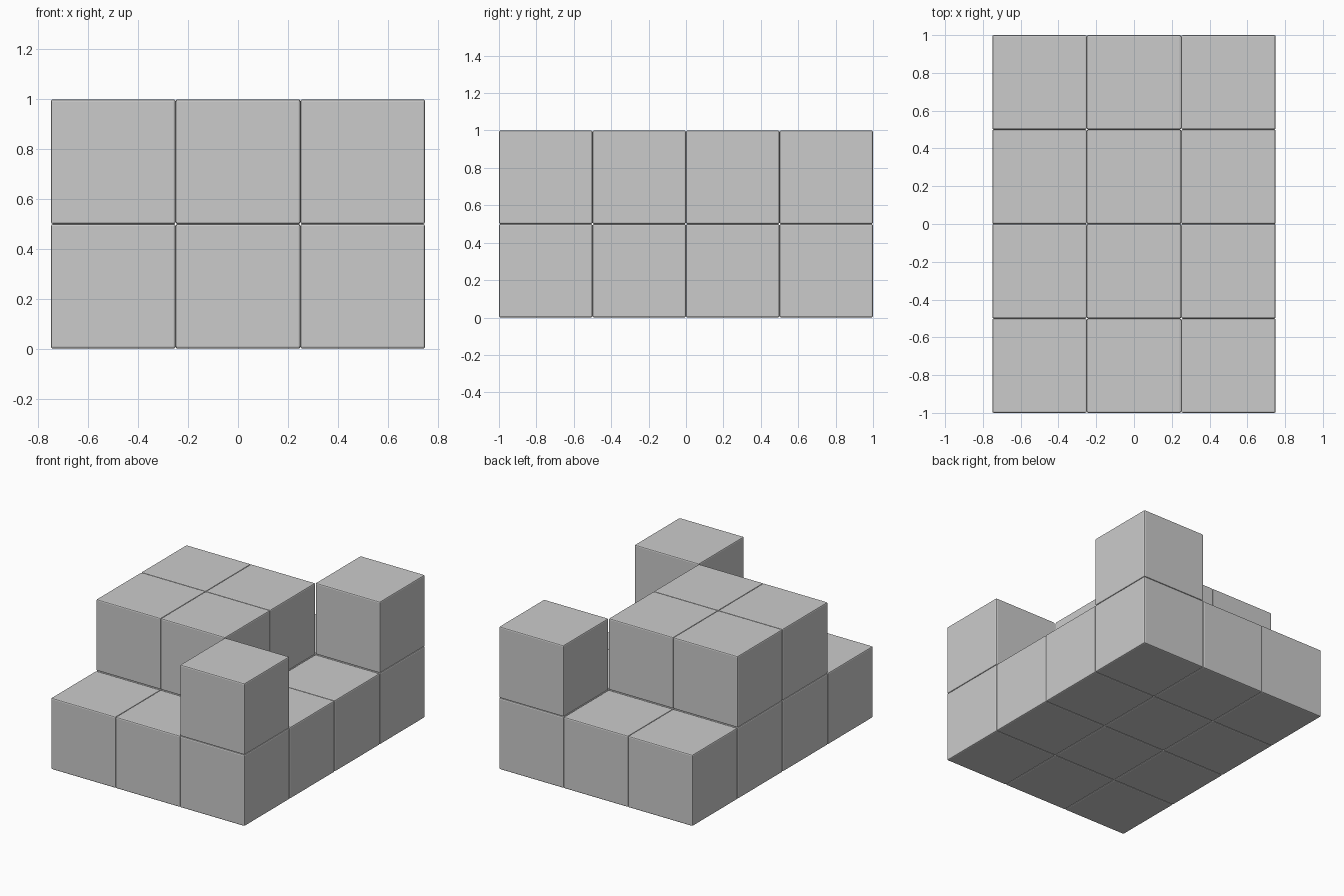
import bpy

if "Cube" in bpy.data.objects:
    bpy.data.objects.remove(bpy.data.objects["Cube"])

S = 0.5       # cube edge
BEVEL = 0.008


def block(name, i, j, k):
    """Bevelled cube in grid cell i (x), j (y), k (z)."""
    loc = ((i - 1) * S, (j - 1.5) * S, (k + 0.5) * S)
    bpy.ops.mesh.primitive_cube_add(size=S, location=loc)
    ob = bpy.context.object
    ob.name = name
    mod = ob.modifiers.new("edge_bevel", 'BEVEL')
    mod.width = BEVEL
    mod.segments = 2
    return ob


# Full lower layer, 3 x 4
for i in range(3):
    for j in range(4):
        block(f"base_block_{i}_{j}", i, j, 0)

# Upper layer: 2 x 2 group on the left, plus the two right-hand corners
for i in range(2):
    for j in (1, 2):
        block(f"upper_block_{i}_{j}", i, j, 1)
block("front_corner_block", 2, 0, 1)
block("back_corner_block", 2, 3, 1)
